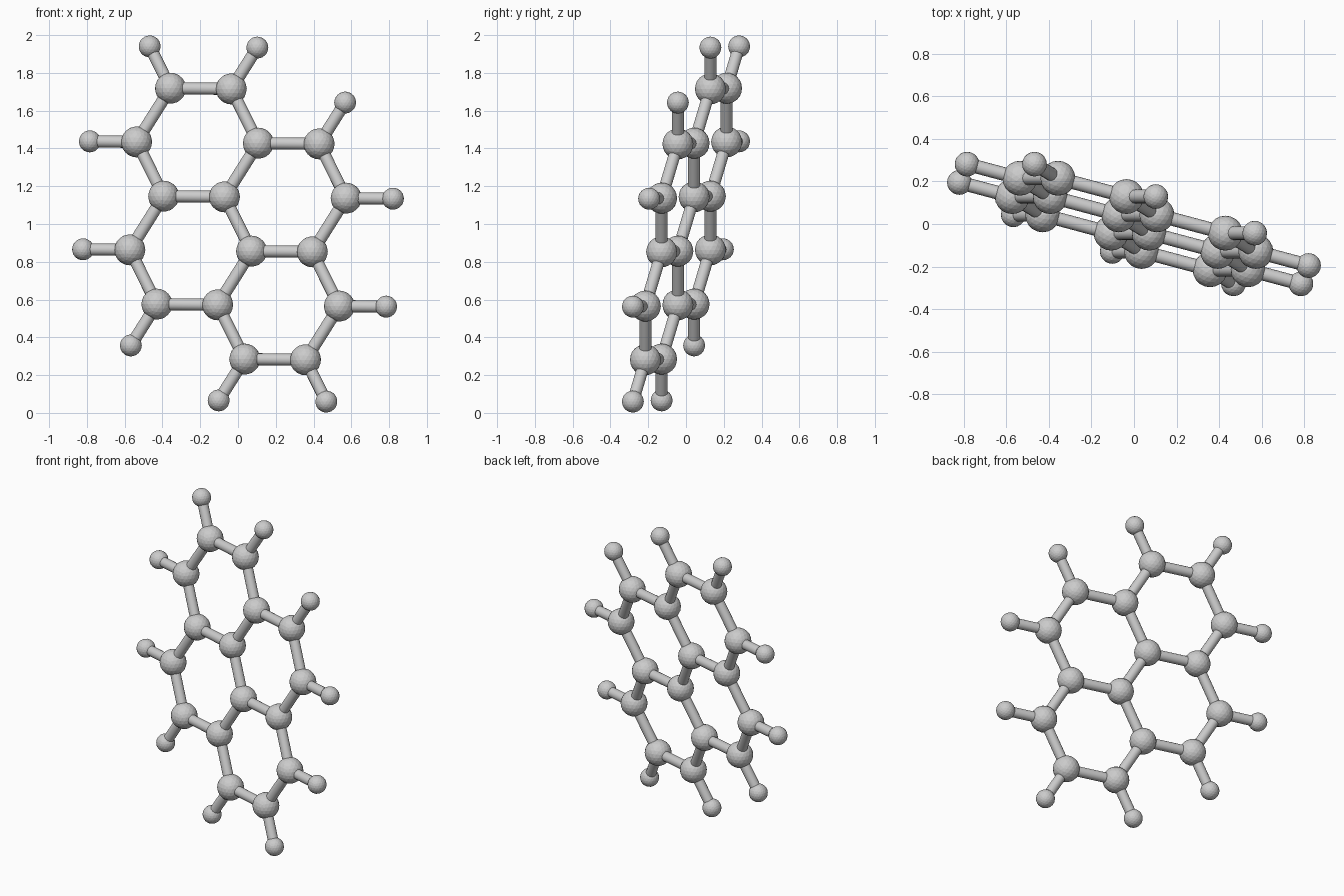
import bpy
from mathutils import Vector

if "Cube" in bpy.data.objects:
    bpy.data.objects.remove(bpy.data.objects["Cube"])

# Hexagonal lattice directions of the tilted flat molecule
U = Vector((0.143, -0.086, -0.2875))
V = Vector((0.322, -0.086, -0.0035))
CENTRE = Vector((0, 0, 1))
HEX = [(1, 0), (0, 1), (-1, 1), (-1, 0), (0, -1), (1, -1)]
BIG_R, SMALL_R, BOND_R, REACH = 0.082, 0.058, 0.032, 1.77


def point(a, b):
    return CENTRE + U * a + V * b


def ball(name, pos, radius):
    bpy.ops.mesh.primitive_ico_sphere_add(subdivisions=3, radius=radius, location=pos)
    bpy.context.object.name = name


def rod(name, p, q):
    d = q - p
    bpy.ops.mesh.primitive_cylinder_add(
        vertices=16, radius=BOND_R, depth=d.length, location=(p + q) / 2,
        rotation=d.to_track_quat('Z', 'Y').to_euler())
    bpy.context.object.name = name
    bpy.ops.object.shade_smooth_by_angle()


# Four fused rings: shared corners and edges are kept once
rings = [(-1.5, 0), (1.5, 0), (-0.5, 1), (0.5, -1)]
corners, edges, outward = set(), set(), {}
for ra, rb in rings:
    ring = [(ra + a, rb + b) for a, b in HEX]
    for i, c in enumerate(ring):
        corners.add(c)
        edges.add(tuple(sorted((c, ring[(i + 1) % 6]))))
        outward.setdefault(c, []).append((ra, rb))

# Large balls and ring bonds
for c in sorted(corners):
    ball("carbon_ball", point(*c), BIG_R)
for p, q in sorted(edges):
    rod("ring_bond", point(*p), point(*q))

# Small outer balls on corners that belong to one ring only
for c, owners in sorted(outward.items()):
    if len(owners) == 1:
        mid, p = point(*owners[0]), point(*c)
        tip = mid + (p - mid) * REACH
        ball("hydrogen_ball", tip, SMALL_R)
        rod("outer_bond", p, tip)
